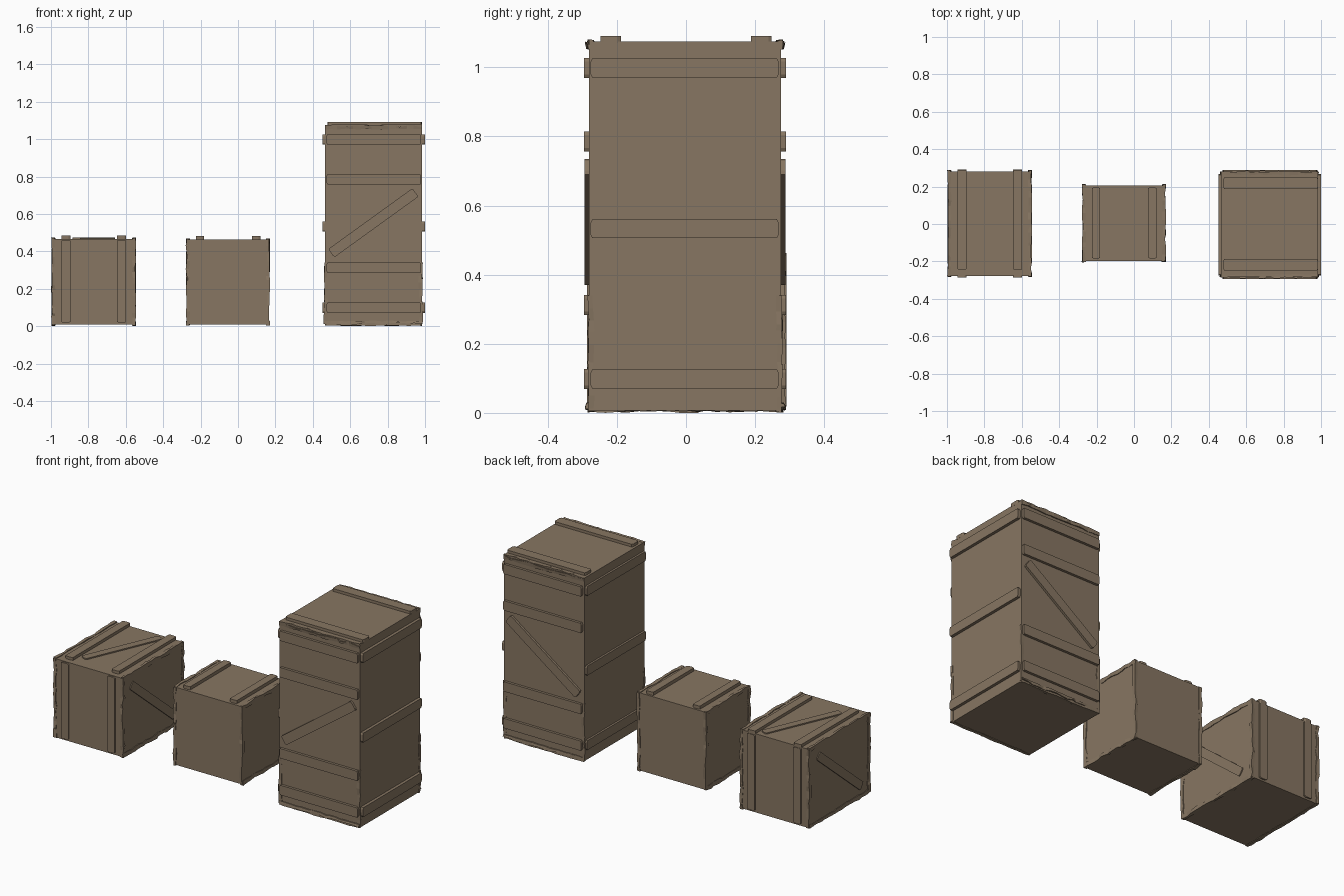
import bpy, bmesh, math, random
from mathutils import Vector

if "Cube" in bpy.data.objects:
    bpy.data.objects.remove(bpy.data.objects["Cube"])

random.seed(4)
wood = bpy.data.materials.new("weathered brown wood")
wood.diffuse_color = (0.242, 0.181, 0.122, 1)
wood.use_nodes = True
wood.node_tree.nodes["Principled BSDF"].inputs["Base Color"].default_value = wood.diffuse_color


def finish(name, bm):
    bmesh.ops.recalc_face_normals(bm, faces=bm.faces)
    me = bpy.data.meshes.new(name)
    bm.to_mesh(me)
    bm.free()
    me.materials.append(wood)
    ob = bpy.data.objects.new(name, me)
    bpy.context.collection.objects.link(ob)
    return ob


def body(name, lo, hi):
    bm = bmesh.new()
    bmesh.ops.create_cube(bm, size=1)
    for v in bm.verts:
        v.co = Vector([(lo[i] + hi[i]) / 2 + v.co[i] * (hi[i] - lo[i]) for i in range(3)])
    return finish(name, bm)


def plank(name, p0, p1, normal, width, rise):
    """Board lying on a face from p0 to p1, with clipped end corners and a sunk base."""
    p0, p1, n = Vector(p0), Vector(p1), Vector(normal)
    d = (p1 - p0).normalized()
    s = n.cross(d)
    L, h, c = (p1 - p0).length, width / 2, 0.010
    outline = [(0, -h + c), (c / 2, -h), (L - c / 2, -h), (L, -h + c),
               (L, h - c), (L - c / 2, h), (c / 2, h), (0, h - c)]
    bm = bmesh.new()
    base = bm.faces.new([bm.verts.new(p0 + d * a + s * b - n * 0.005) for a, b in outline])
    r = bmesh.ops.extrude_face_region(bm, geom=[base])
    up = [v for v in r["geom"] if isinstance(v, bmesh.types.BMVert)]
    bmesh.ops.translate(bm, verts=up, vec=n * (rise + 0.005))
    return finish(name, bm)


def chipped_edge(name, p0, p1, a, b, wa=0.022, wb=0.016, out=0.008):
    """Splintered strip along a box edge; a and b are the outward directions there."""
    p0, p1, a, b = Vector(p0), Vector(p1), Vector(a), Vector(b)
    n = max(6, int((p1 - p0).length / 0.035))
    bm, last = bmesh.new(), None
    for i in range(n + 1):
        t = i / n + (random.uniform(-0.35, 0.35) / n if 0 < i < n else 0)
        c = p0.lerp(p1, t)
        oa, ob = out * random.uniform(0.1, 1), out * random.uniform(0.1, 1)
        ia, ib = -wa * random.uniform(0.5, 1), -wb * random.uniform(0.5, 1)
        ring = [bm.verts.new(c + a * x + b * y)
                for x, y in ((oa, ob), (ia, ob * 0.7), (ia, ib), (oa * 0.7, ib))]
        if last:
            for k in range(4):
                bm.faces.new([last[k], last[(k + 1) % 4], ring[(k + 1) % 4], ring[k]])
        else:
            bm.faces.new(ring)
        last = ring
    bm.faces.new(last)
    return finish(name, bm)


def chipped_end(name, lo, hi, axis, sign, out=0.008):
    """Chipped strips round all four edges of one upright end face."""
    o = 1 - axis
    n = Vector((0, 0, 0)); n[axis] = sign
    f = hi[axis] if sign > 0 else lo[axis]

    def pt(u, z):
        p = [0, 0, z]
        p[axis], p[o] = f, u
        return p
    for z, zs in ((lo[2], -1), (hi[2], 1)):
        chipped_edge(name + "_rail", pt(lo[o], z), pt(hi[o], z), (0, 0, zs), n, out=out)
    for u, us in ((lo[o], -1), (hi[o], 1)):
        side = Vector((0, 0, 0)); side[o] = us
        chipped_edge(name + "_post", pt(u, lo[2]), pt(u, hi[2]), side, n, out=out)


# Left crate: upright slats front and back, diagonal braces on ends and lid
lo, hi = (-0.991, -0.277, 0.008), (-0.552, 0.282, 0.467)
body("left_crate_body", lo, hi)
for s in (-1, 1):
    chipped_end("left_crate_end", lo, hi, 0, s)
    y = hi[1] if s > 0 else lo[1]
    for x in (-0.92, -0.622):
        plank("left_crate_upright", (x, y, 0.018), (x, y, 0.462), (0, s, 0), 0.048, 0.009)
    x = hi[0] if s > 0 else lo[0]
    plank("left_crate_end_brace", (x, -0.20 * s, 0.40), (x, 0.20 * s, 0.07), (s, 0, 0), 0.048, 0.006)
for x in (-0.92, -0.622):
    plank("left_crate_lid_slat", (x, -0.246, hi[2]), (x, 0.288, hi[2]), (0, 0, 1), 0.048, 0.017)
plank("left_crate_lid_brace", (-0.865, -0.19, hi[2]), (-0.675, 0.25, hi[2]), (0, 0, 1), 0.045, 0.007)

# Middle crate: plain sides with two lid slats
lo, hi = (-0.272, -0.198, 0.010), (0.164, 0.207, 0.463)
body("middle_crate_body", lo, hi)
for s in (-1, 1):
    chipped_end("middle_crate_end", lo, hi, 0, s)
for x in (-0.203, 0.098):
    plank("middle_crate_lid_slat", (x, -0.185, hi[2]), (x, 0.196, hi[2]), (0, 0, 1), 0.045, 0.019)

# Tall crate: horizontal slats all round, diagonal brace front and back
lo, hi = (0.464, -0.280, 0.007), (0.983, 0.275, 1.075)
mid = (lo[0] + hi[0]) / 2
body("tall_crate_body", lo, hi)
for s in (-1, 1):
    y = hi[1] if s > 0 else lo[1]
    x = hi[0] if s > 0 else lo[0]
    for z in (0.098, 0.312, 0.785, 0.998):
        plank("tall_crate_slat", (mid - 0.25, y, z), (mid + 0.255, y, z), (0, s, 0), 0.057, 0.015)
    plank("tall_crate_brace", (mid + 0.225 * s, y, 0.715 if s > 0 else 0.39),
          (mid - 0.225 * s, y, 0.39 if s > 0 else 0.715), (0, s, 0), 0.055, 0.013)
    for z in (0.098, 0.533, 0.998):
        plank("tall_crate_side_slat", (x, -0.276, z), (x, 0.268, z), (s, 0, 0), 0.055,
              0.017 if s > 0 else 0.012)
    # splintered top and bottom rims, and worn lower corners
    for z, zs in ((lo[2], -1), (hi[2], 1)):
        chipped_edge("tall_crate_rim", (lo[0], y, z), (hi[0], y, z), (0, 0, zs), (0, s, 0), out=0.006)
        chipped_edge("tall_crate_rim_face", (lo[0], y, z - zs * 0.012), (hi[0], y, z - zs * 0.012),
                     (0, 0, zs), (0, s, 0), wa=0.012, out=0.013)
    for cx, cs in ((lo[0], -1), (hi[0], 1)):
        chipped_edge("tall_crate_worn_corner", (cx, y, 0.012), (cx, y, 0.34), (cs, 0, 0), (0, s, 0), out=0.006)
    plank("tall_crate_lid_slat", (mid - 0.246, 0.218 * s, hi[2]), (mid + 0.26, 0.218 * s, hi[2]),
          (0, 0, 1), 0.06, 0.016)
